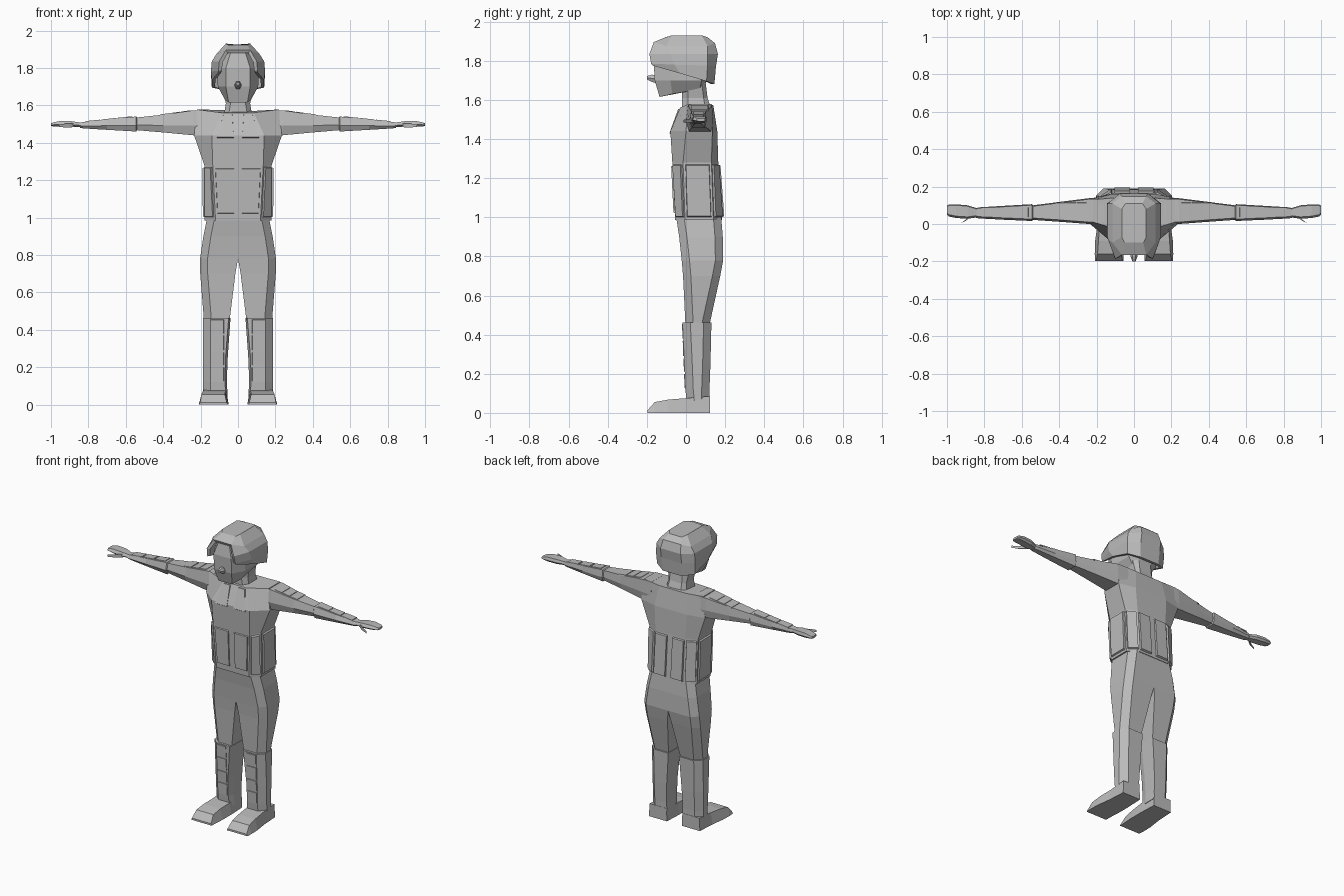
import bpy, bmesh, math
from mathutils import Vector

grey = bpy.data.materials.new("matte grey")
grey.diffuse_color = (0.5, 0.5, 0.5, 1)


def finish(name, bm, mirror=False):
    bmesh.ops.recalc_face_normals(bm, faces=bm.faces)
    me = bpy.data.meshes.new(name)
    bm.to_mesh(me)
    bm.free()
    me.materials.append(grey)
    ob = bpy.data.objects.new(name, me)
    bpy.context.collection.objects.link(ob)
    if mirror:
        ob.modifiers.new("mirror", 'MIRROR').use_mirror_merge = False
    return ob


def loft(name, rings, mirror=False, skip=(), caps=(True, True)):
    """Join rings of points; skip lists (ring, side) quads left open."""
    bm = bmesh.new()
    vs = [[bm.verts.new(p) for p in r] for r in rings]
    n = len(rings[0])
    for i in range(len(rings) - 1):
        for j in range(n):
            if (i, j) not in skip:
                k = (j + 1) % n
                bm.faces.new((vs[i][j], vs[i][k], vs[i + 1][k], vs[i + 1][j]))
    if caps[0]:
        bm.faces.new(vs[0][::-1])
    if caps[1]:
        bm.faces.new(vs[-1])
    return finish(name, bm, mirror)


def octagon(fx, yf, hx, y1, y2, bx, yb, z):
    """Symmetric ring; z is one height or four (front, side, side, back)."""
    zs = z if isinstance(z, tuple) else (z,) * 4
    half = [(fx, yf, zs[0]), (hx, y1, zs[1]), (hx, y2, zs[2]), (bx, yb, zs[3])]
    return half + [(-x, y, h) for x, y, h in reversed(half)]


def plates(name, quads, t=0.008):
    """Thin raised panels, corners counter-clockwise from outside, both sides."""
    bm = bmesh.new()
    for q in quads:
        q = [Vector(p) for p in q]
        nrm = (q[2] - q[0]).cross(q[3] - q[1]).normalized()
        mid = sum(q, Vector()) / 4
        lo = [bm.verts.new(p - nrm * 0.004) for p in q]
        hi = [bm.verts.new(p + (mid - p) * 0.04 + nrm * (t - 0.004)) for p in q]
        bm.faces.new(lo[::-1])
        bm.faces.new(hi)
        for j in range(4):
            k = (j + 1) % 4
            bm.faces.new((lo[j], lo[k], hi[k], hi[j]))
    return finish(name, bm, True)


# Torso with chest slope and shoulders
loft("torso", [
    octagon(0.12, -0.055, 0.178, -0.005, 0.14, 0.11, 0.185, 0.985),
    octagon(0.135, -0.07, 0.18, -0.015, 0.13, 0.11, 0.165, 1.28),
    octagon(0.14, -0.08, 0.235, 0.0, 0.135, 0.12, 0.16, 1.44),
    octagon(0.085, -0.03, 0.22, 0.01, 0.13, 0.10, 0.14, (1.56, 1.578, 1.578, 1.57)),
])
loft("neck", [
    octagon(0.05, -0.02, 0.075, 0.01, 0.10, 0.05, 0.13, 1.55),
    octagon(0.04, -0.02, 0.065, 0.01, 0.09, 0.045, 0.11, 1.61),
    octagon(0.04, -0.02, 0.08, 0.01, 0.08, 0.045, 0.10, 1.69),
])

# Head and mouthpiece
loft("face", [
    octagon(0.05, -0.135, 0.07, -0.07, 0.07, 0.04, 0.095, (1.615, 1.63, 1.655, 1.665)),
    octagon(0.065, -0.16, 0.108, -0.08, 0.08, 0.05, 0.105, 1.70),
    octagon(0.065, -0.165, 0.112, -0.08, 0.08, 0.05, 0.11, 1.80),
    octagon(0.04, -0.15, 0.095, -0.07, 0.08, 0.05, 0.11, 1.88),
])


def disc(r, y, z):
    return [(r * math.cos(a * math.pi / 3), y, z + r * 1.2 * math.sin(a * math.pi / 3))
            for a in range(6)]


loft("mouthpiece", [disc(0.02, -0.145, 1.705), disc(0.018, -0.175, 1.71), disc(0.008, -0.2, 1.713)])

# Open-fronted helmet shell
helmet = loft("helmet", [
    octagon(0.105, -0.17, 0.14, -0.03, 0.105, 0.07, 0.145, (1.775, 1.735, 1.695, 1.68)),
    octagon(0.105, -0.178, 0.145, -0.06, 0.11, 0.075, 0.153, (1.785, 1.78, 1.775, 1.77)),
    octagon(0.10, -0.187, 0.14, -0.08, 0.11, 0.075, 0.163, 1.835),
    octagon(0.065, -0.165, 0.115, -0.10, 0.11, 0.065, 0.148, (1.895, 1.875, 1.875, 1.89)),
    octagon(0.05, -0.10, 0.065, -0.07, 0.08, 0.045, 0.11, (1.922, 1.93, 1.93, 1.92)),
], skip={(0, 7), (1, 7), (2, 7)}, caps=(False, True))
solid = helmet.modifiers.new("thickness", 'SOLIDIFY')
solid.thickness = 0.02
solid.offset = -1


# Arms along x
def arm_ring(x, y0, y1, z0, z1):
    zm = z0 + 0.4 * (z1 - z0)
    return [(x, y0 + 0.01, z1), (x, y0, zm), (x, y0 + 0.015, z0),
            (x, y1 - 0.01, z0), (x, y1, zm), (x, y1 - 0.005, z1)]


loft("arm", [arm_ring(*r) for r in (
    (0.16, 0.0, 0.14, 1.43, 1.575), (0.24, 0.0, 0.138, 1.44, 1.573),
    (0.40, 0.012, 0.118, 1.455, 1.55), (0.54, 0.022, 0.10, 1.467, 1.535),
    (0.545, 0.016, 0.106, 1.46, 1.54), (0.70, 0.023, 0.097, 1.469, 1.524),
    (0.83, 0.03, 0.089, 1.477, 1.51), (0.845, 0.033, 0.085, 1.48, 1.508))], True)
loft("hand", [arm_ring(*r) for r in (
    (0.835, 0.036, 0.083, 1.483, 1.507), (0.89, 0.028, 0.10, 1.483, 1.515),
    (0.95, 0.032, 0.105, 1.485, 1.516), (0.99, 0.04, 0.104, 1.488, 1.508),
    (1.0, 0.05, 0.098, 1.490, 1.504))], True)
loft("thumb", [[(x - 0.012, y, z0), (x + 0.012, y - 0.012, z0), (x + 0.012, y - 0.012, z1),
                (x - 0.012, y, z1)]
               for x, y, z0, z1 in ((0.87, 0.05, 1.485, 1.505), (0.91, 0.018, 1.482, 1.502),
                                    (0.945, 0.0, 1.484, 1.498))], True)

# Padded segments on top of the sleeves
pads = []
for xa, xb, za, zb, ya, yb in ((0.25, 0.42, 1.57, 1.547, 0.025, 0.115),
                               (0.56, 0.82, 1.538, 1.511, 0.036, 0.09)):
    for i in range(3):
        a, b = (i + 0.04) / 3, (i + 0.96) / 3
        x0, x1 = xa + (xb - xa) * a, xa + (xb - xa) * b
        z0, z1 = za + (zb - za) * a, za + (zb - za) * b
        pads.append([(x0, ya, z0), (x1, ya, z1), (x1, yb, z1), (x0, yb, z0)])
plates("sleeve_pads", pads)


# Trousers and boots, bevelled front and back on the outer side
def leg_ring(xi, xo, yf, yb, z, ci=0.0, c=0.04):
    return [(xi + ci, yf, z), (xo - c, yf, z), (xo, yf + c, z), (xo, yb - c, z),
            (xo - c, yb, z), (xi, yb, z), (xi, yf + c, z)]


loft("trouser_leg", [leg_ring(*r) for r in (
    (0.0, 0.165, -0.05, 0.18, 1.0), (0.0, 0.185, -0.035, 0.188, 0.90),
    (0.0, 0.203, -0.022, 0.19, 0.78), (0.014, 0.202, -0.015, 0.175, 0.70),
    (0.045, 0.182, -0.003, 0.12, 0.45))], True)
loft("boot_shaft", [leg_ring(*r) for r in (
    (0.04, 0.188, -0.018, 0.13, 0.462, 0.01), (0.055, 0.188, -0.008, 0.125, 0.25, 0.012),
    (0.06, 0.186, -0.003, 0.12, 0.12, 0.01), (0.055, 0.186, 0.004, 0.12, 0.05, 0.01))], True)
loft("foot", [[(xi, y, 0), (xo, y, 0), (xo - b, y, z), (xi + b, y, z)]
              for xi, xo, y, z, b in (
    (0.055, 0.208, -0.198, 0.012, 0.006), (0.055, 0.21, -0.16, 0.055, 0.015),
    (0.05, 0.208, -0.09, 0.068, 0.018), (0.05, 0.195, 0.0, 0.075, 0.012),
    (0.055, 0.188, 0.122, 0.085, 0.004))], True)

# Shin guards
plates("shin_guards", [[(0.075, y0, z0), (0.145, y0, z0), (0.145, y1, z1), (0.075, y1, z1)]
                       for z0, z1, y0, y1 in ((0.38, 0.455, -0.013, -0.017),
                                              (0.29, 0.37, -0.010, -0.013),
                                              (0.21, 0.28, -0.006, -0.010),
                                              (0.125, 0.20, -0.003, -0.006))])

# Vest panels: collar, belly, corners, sides and back
plates("collar_panels", [[(0.022, -0.08, 1.425), (0.113, -0.08, 1.425),
                          (0.078, -0.034, 1.553), (0.03, -0.034, 1.553)]], 0.01)
plates("belly_panels", [[(0.02, -0.058, 1.02), (0.11, -0.058, 1.02),
                         (0.122, -0.07, 1.265), (0.02, -0.07, 1.265)]], 0.01)
plates("side_panels", [
    [(0.178, 0.005, 1.0), (0.178, 0.13, 1.0), (0.18, 0.12, 1.27), (0.18, -0.003, 1.27)],
    [(0.128, -0.048, 1.0), (0.172, -0.01, 1.0), (0.174, -0.022, 1.27), (0.141, -0.064, 1.27)],
], 0.014)
plates("back_panels", [
    [(0.105, 0.186, 1.0), (0.02, 0.186, 1.0), (0.02, 0.166, 1.27), (0.105, 0.166, 1.27)],
    [(0.172, 0.144, 1.0), (0.117, 0.181, 1.0), (0.117, 0.162, 1.27), (0.174, 0.133, 1.27)],
], 0.014)
